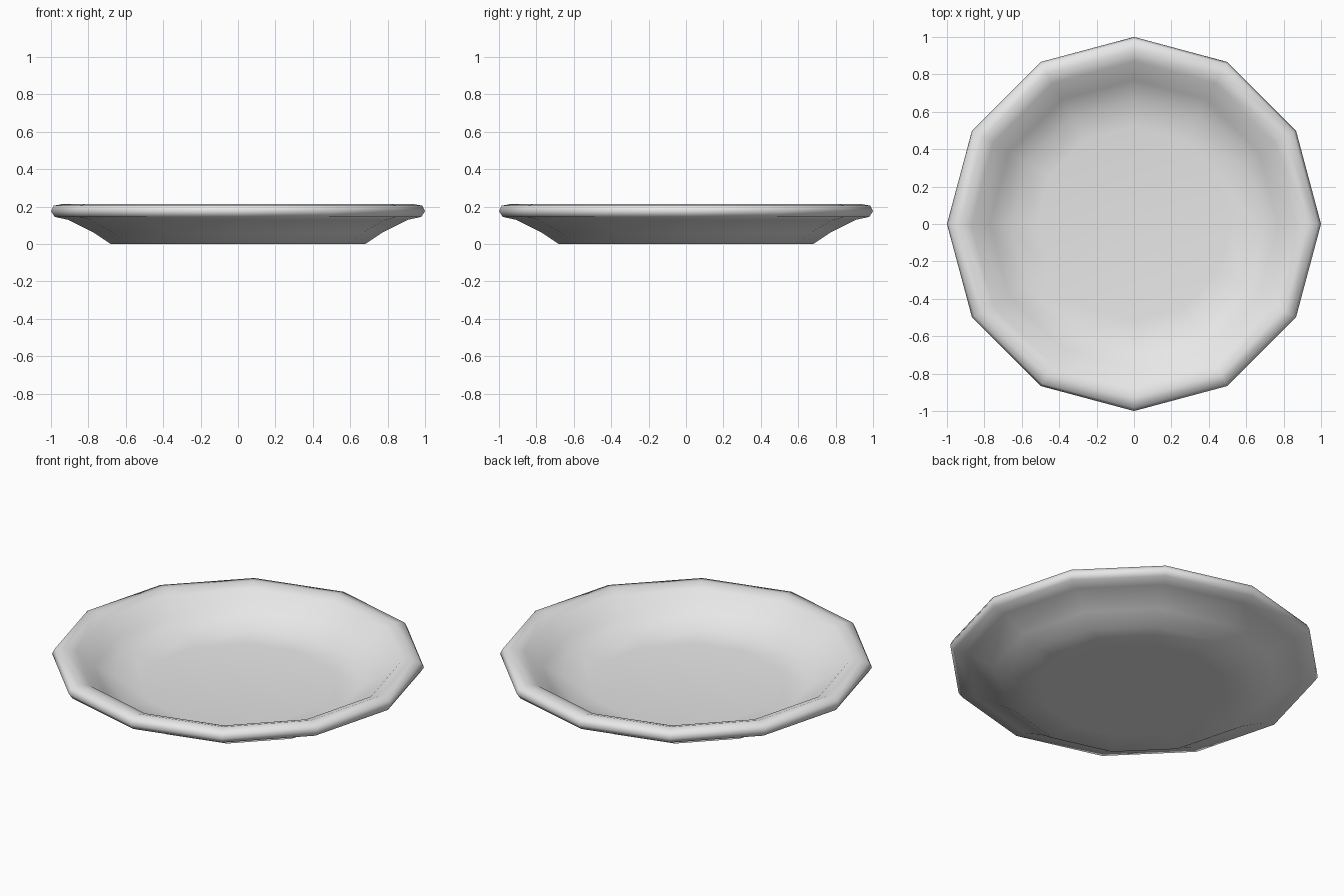
import bpy, bmesh, math

cube = bpy.data.objects.get("Cube")
if cube:
    bpy.data.objects.remove(cube, do_unlink=True)

# Glaze colour
glaze = bpy.data.materials.new("pale_grey")
glaze.use_nodes = True
grey = (0.8, 0.8, 0.8, 1)
glaze.diffuse_color = grey
glaze.node_tree.nodes["Principled BSDF"].inputs["Base Color"].default_value = grey

SIDES = 12
# Radius and height, from the underside, round the rim, to the floor
PROFILE = [(0.5, 0), (0.68, 0), (0.77, 0.06), (0.91, 0.13), (0.98, 0.145),
           (1.0, 0.175), (0.985, 0.205), (0.93, 0.215), (0.87, 0.195),
           (0.77, 0.11), (0.66, 0.05), (0.52, 0.035)]

# Plate: rings lofted from the profile, capped at both ends
bm = bmesh.new()
rings = []
for r, z in PROFILE:
    angles = [2 * math.pi * i / SIDES for i in range(SIDES)]
    rings.append([bm.verts.new((r * math.cos(a), r * math.sin(a), z)) for a in angles])
for low, high in zip(rings, rings[1:]):
    for i in range(SIDES):
        j = (i + 1) % SIDES
        bm.faces.new((low[i], low[j], high[j], high[i]))
bm.faces.new(rings[0][::-1])
bm.faces.new(rings[-1])
for face in bm.faces:
    face.smooth = True

mesh = bpy.data.meshes.new("plate")
bm.to_mesh(mesh)
bm.free()
mesh.materials.append(glaze)
plate = bpy.data.objects.new("plate", mesh)
bpy.context.scene.collection.objects.link(plate)
